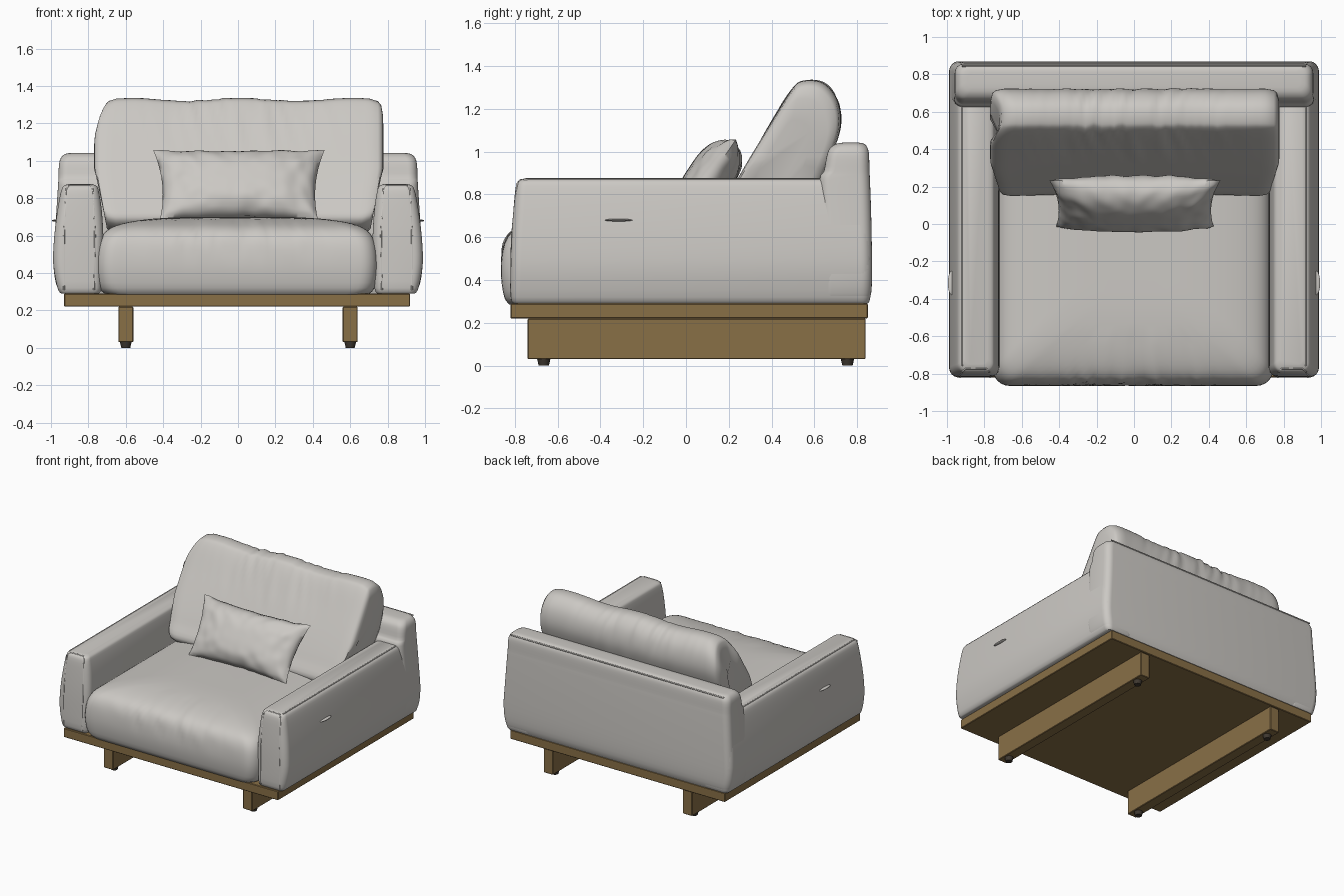
import bpy, bmesh, math
from mathutils import Vector, noise

if "Cube" in bpy.data.objects:
    bpy.data.objects.remove(bpy.data.objects["Cube"])


def material(name, rgb):
    m = bpy.data.materials.new(name)
    m.diffuse_color = (*rgb, 1)
    m.use_nodes = True
    m.node_tree.nodes["Principled BSDF"].inputs["Base Color"].default_value = m.diffuse_color
    return m


FABRIC = material("warm grey fabric", (0.60, 0.58, 0.55))
WOOD = material("oak wood", (0.25, 0.16, 0.062))
DARK = material("dark foot pad", (0.05, 0.04, 0.03))


def finish(name, bm, mat, angle=40):
    bmesh.ops.recalc_face_normals(bm, faces=bm.faces)
    me = bpy.data.meshes.new(name)
    bm.to_mesh(me)
    bm.free()
    ob = bpy.data.objects.new(name, me)
    bpy.context.collection.objects.link(ob)
    me.materials.append(mat)
    bpy.ops.object.select_all(action='DESELECT')
    ob.select_set(True)
    bpy.context.view_layer.objects.active = ob
    bpy.ops.object.shade_smooth_by_angle(angle=math.radians(angle))
    return ob


def box(name, x0, x1, y0, y1, z0, z1, mat, bevel=0.004):
    bm = bmesh.new()
    bmesh.ops.create_cube(bm, size=1)
    for v in bm.verts:
        v.co = ((x0 + x1) / 2 + v.co.x * (x1 - x0),
                (y0 + y1) / 2 + v.co.y * (y1 - y0),
                (z0 + z1) / 2 + v.co.z * (z1 - z0))
    bmesh.ops.bevel(bm, geom=bm.edges[:], offset=bevel, segments=1, affect='EDGES')
    return finish(name, bm, mat, 30)


def skin(name, rings, angle=40):
    """Join equal-length closed rings of points and cap both ends."""
    bm = bmesh.new()
    vs = [[bm.verts.new(p) for p in r] for r in rings]
    n = len(vs[0])
    for a, b in zip(vs, vs[1:]):
        for i in range(n):
            bm.faces.new((a[i], a[(i + 1) % n], b[(i + 1) % n], b[i]))
    bm.faces.new(vs[0])
    bm.faces.new(vs[-1])
    return finish(name, bm, FABRIC, angle)


def round_rect(z, x0, x1, y0, y1, r, side=1):
    """Rounded rectangle in plan, with extra points along each side."""
    pts = []
    corners = [(x1 - r, y1 - r), (x0 + r, y1 - r), (x0 + r, y0 + r), (x1 - r, y0 + r)]
    for k, (cx, cy) in enumerate(corners):
        for i in range(7):
            a = math.pi / 2 * (k + i / 6)
            pts.append(Vector((cx + r * math.cos(a), cy + r * math.sin(a), z)))
        nx, ny = corners[(k + 1) % 4]
        a = math.pi / 2 * (k + 1)
        end = Vector((nx + r * math.cos(a), ny + r * math.sin(a), z))
        start = pts[-1].copy()
        pts += [start.lerp(end, j / side) for j in range(1, side)]
    return pts


def spline(rows, steps, closed=False):
    """Catmull-Rom interpolation of equal-length tuples."""
    n, out = len(rows), []
    for i in range(n if closed else n - 1):
        idx = [(i + k) % n if closed else min(max(i + k, 0), n - 1) for k in (-1, 0, 1, 2)]
        for s in range(steps):
            t = s / steps
            out.append(tuple(0.5 * (2 * b + (c - a) * t + (2 * a - 5 * b + 4 * c - d) * t * t
                                    + (3 * b - a - 3 * c + d) * t ** 3)
                             for a, b, c, d in zip(*(rows[j] for j in idx))))
    return out if closed else out + [tuple(rows[-1])]


def piping(name, pts, cyclic=False):
    cu = bpy.data.curves.new(name, 'CURVE')
    cu.dimensions = '3D'
    cu.bevel_depth = 0.005
    cu.bevel_resolution = 1
    sp = cu.splines.new('POLY')
    sp.points.add(len(pts) - 1)
    for p, c in zip(sp.points, pts):
        p.co = (*c, 1)
    sp.use_cyclic_u = cyclic
    ob = bpy.data.objects.new(name, cu)
    bpy.context.collection.objects.link(ob)
    cu.materials.append(FABRIC)


# Wooden platform
box("platform", -0.93, 0.92, -0.82, 0.85, 0.22, 0.29, WOOD)

ARM = [(.29, .745, .945, -.805, .85, .03), (.32, .73, .965, -.82, .862, .045),
       (.45, .725, .988, -.82, .868, .05), (.60, .72, .982, -.815, .865, .05),
       (.75, .73, .963, -.805, .86, .05), (.84, .745, .945, -.795, .855, .045),
       (.866, .757, .93, -.78, .85, .04), (.876, .785, .905, -.75, .84, .03)]

for side, s in (("left", -1), ("right", 1)):
    # Runner leg and its foot pads
    box(side + "_runner_leg", s * .60 - .04, s * .60 + .04, -.74, .84, .03, .22, WOOD)
    for end, y in (("front", -.665), ("back", .755)):
        bm = bmesh.new()
        bmesh.ops.create_cone(bm, cap_ends=True, segments=16, radius1=.024, radius2=.032, depth=.035)
        bmesh.ops.translate(bm, verts=bm.verts, vec=(s * .60, y, .0175))
        finish(f"{side}_{end}_foot_pad", bm, DARK)
    # Padded arm
    rings = spline(ARM, 3)
    skin(side + "_arm", [[Vector((s * p.x, p.y, p.z)) for p in round_rect(*r)] for r in rings])
    # Seams round the front panel and along the top
    piping(side + "_arm_front_seam",
           [(s * x, y, z) for x, y, z in ((.77, -.818, .31), (.765, -.814, .6), (.775, -.79, .85),
                                          (.79, -.772, .868), (.90, -.772, .868), (.92, -.79, .85),
                                          (.93, -.814, .6), (.93, -.818, .31))])
    piping(side + "_arm_top_seam", [(s * .92, -.76, .87), (s * .92, .64, .87)])
    # Small side tab
    bm = bmesh.new()
    bmesh.ops.create_uvsphere(bm, u_segments=16, v_segments=8, radius=1)
    for v in bm.verts:
        v.co = (s * .975 + v.co.x * .02, -.315 + v.co.y * .065, .68 + v.co.z * .006)
    finish(side + "_arm_tab", bm, FABRIC)

# Back frame
BACK = [(.29, -.945, .945, .64, .85, .03), (.34, -.972, .972, .63, .866, .05),
        (.46, -.987, .987, .63, .87, .05), (.70, -.973, .973, .63, .866, .05),
        (.87, -.962, .962, .625, .86, .05), (.91, -.96, .96, .645, .858, .05),
        (.98, -.957, .957, .658, .856, .05), (1.015, -.947, .947, .672, .85, .05),
        (1.036, -.925, .925, .70, .835, .045), (1.042, -.89, .89, .73, .81, .03)]
skin("back_frame", [round_rect(*r) for r in spline(BACK, 3)])
piping("back_top_seam", [(-.92, .845, 1.028), (.92, .845, 1.028)])

# Seat cushion: crowned, with soft folds on the front edge
SEAT = [(.285, .70, .04), (.32, .735, .015), (.42, .75, 0), (.52, .745, .005), (.59, .725, .025),
        (.635, .685, .065), (.665, .61, .14), (.686, .49, .25), (.697, .34, .38), (.70, .20, .50)]
rings = []
for z, hw, inset in spline(SEAT, 3):
    ring = round_rect(z, -hw - .005, hw - .005, -.865 + inset, .66 - inset, min(.09, hw / 3), 40)
    for p in ring:
        if p.y < -.6:
            fade = math.exp(-(p.x / .4) ** 2) * math.exp(-((z - .6) / .1) ** 2)
            p.y += .022 * fade * noise.noise((p.x * 22 + z * 5, z * 5, 0))
            p.z += .008 * fade * noise.noise((p.x * 22 + z * 5, z * 5, 4))
    rings.append(ring)
skin("seat_cushion", rings)

# Back cushion: leaning side profile (y, z) swept across x
PROFILE = [(.15, .68), (.20, .80), (.29, .96), (.39, 1.12), (.495, 1.285), (.55, 1.325),
           (.64, 1.315), (.705, 1.24), (.722, 1.12), (.68, .98), (.60, .80), (.50, .66), (.30, .61)]
profile = spline(PROFILE, 5, True)
cy, cz = .45, .97
ENDS = [(0, .5), (.006, .78), (.018, .92), (.04, .97), (.08, .99)]
stations = [(-1 + e, k) for e, k in ENDS] + [(-.9 + 1.8 * i / 60, 1) for i in range(61)]
stations += [(1 - e, k) for e, k in reversed(ENDS)]
rings = []
for u, k in stations:
    ring = []
    for y, z in profile:
        w = .775 - .05 * max(0, (z - 1.15) / .18) ** 2 * (u < 0) - .05 * max(0, (.95 - z) / .3)
        top = max(0, (z - 1.0) / .33)
        fold = k * math.exp(-(u / .55) ** 2) * noise.noise((u * 15 + z * 6, z * 3, 7))
        dz = top * (.008 * math.cos(u * 8) + .010 * fold)
        dy = .025 * top * fold + .015 * (1 - u * u) * (z < 1.1 and y < .4)* (1.1 - z) / .4
        ring.append(Vector((u * w + .004, cy + (y - cy) * k + dy, cz + (z - cz) * k + dz)))
    rings.append(ring)
skin("back_cushion", rings, 50)

# Small scatter pillow: two bulged sheets with pinched edges
centre, up, out = Vector((.005, .108, .872)), Vector((0, .125, .185)), Vector((0, -.83, .56))
NU, NV = 56, 28
bm = bmesh.new()
sheets = []
for d in (1, -1):
    grid = []
    for i in range(NU + 1):
        row = []
        for j in range(NV + 1):
            u, v = 2 * i / NU - 1, 2 * j / NV - 1
            puff = max(0, (1 - abs(u) ** 3) * (1 - abs(v) ** 3)) ** .6
            rim = 1 - (1 - u * u) * (1 - v * v)
            crease = noise.noise((u * 6, v * 2.5, d * 3)) * .022 * rim * puff ** .5
            x = u * (.44 + .018 * v - .03 * (1 - v * v))
            p = centre + Vector((x, 0, 0)) + up * v * (1 - .09 * (1 - u * u)
                + .03 * noise.noise((u * 5, v, 2))) + out * d * (.108 * puff + crease)
            row.append(bm.verts.new(p))
        grid.append(row)
    for i in range(NU):
        for j in range(NV):
            bm.faces.new((grid[i][j], grid[i + 1][j], grid[i + 1][j + 1], grid[i][j + 1]))
bmesh.ops.remove_doubles(bm, verts=bm.verts, dist=.0005)
finish("scatter_pillow", bm, FABRIC, 60)
